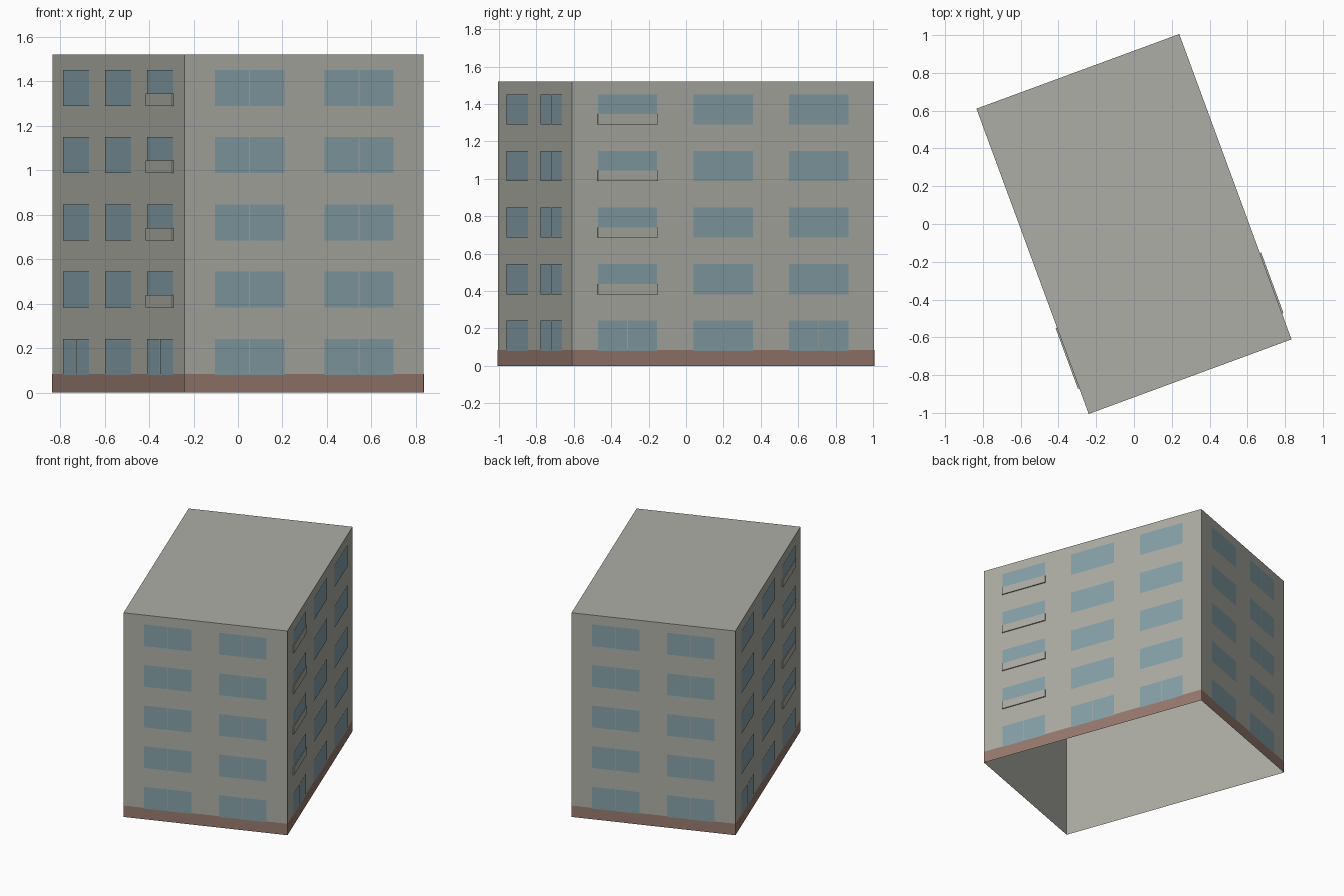
import bpy, bmesh, math
from mathutils import Matrix, Vector

cube = bpy.data.objects.get("Cube")
if cube:
    bpy.data.objects.remove(cube, do_unlink=True)

WIDTH, LENGTH, HEIGHT = 1.144, 1.722, 1.52
TURN = math.radians(20.2)
FLOORS, PITCH, SILL, WINDOW_H = 5, 0.3025, 0.08, 0.162
PLINTH_H, SPLIT = 0.085, 0.004


def material(name, rgb):
    m = bpy.data.materials.new(name)
    m.use_nodes = True
    m.diffuse_color = (*rgb, 1)
    m.node_tree.nodes["Principled BSDF"].inputs["Base Color"].default_value = (*rgb, 1)
    return m


concrete = material("grey concrete", (0.42, 0.42, 0.38))
glass = material("blue glass", (0.238, 0.352, 0.392))
brick = material("brown plinth", (0.309, 0.191, 0.153))


def finish(name, bm, mat):
    bm.transform(Matrix.Rotation(TURN, 4, "Z"))
    mesh = bpy.data.meshes.new(name)
    bm.to_mesh(mesh)
    bm.free()
    mesh.materials.append(mat)
    obj = bpy.data.objects.new(name, mesh)
    bpy.context.collection.objects.link(obj)


def block(bm, size, matrix):
    return bmesh.ops.create_cube(bm, size=1, matrix=matrix @ Matrix.Diagonal((*size, 1)))


def wall_frame(side):
    """Frame on a wall: x runs along it, -y points outward. 0 front, 1 right, 2 back, 3 left."""
    depth = (LENGTH if side % 2 == 0 else WIDTH) / 2
    return Matrix.Rotation(side * math.pi / 2, 4, "Z") @ Matrix.Translation((0, -depth, 0))


def pane(bm, side, x, z, w, h, offset):
    """A flat panel just in front of a wall, with its lower edge at z."""
    frame = wall_frame(side)
    corners = [(x - w / 2, z), (x + w / 2, z), (x + w / 2, z + h), (x - w / 2, z + h)]
    bm.faces.new([bm.verts.new(frame @ Vector((cx, -offset, cz))) for cx, cz in corners])


# Shell: four walls and a flat roof, open underneath
bm = bmesh.new()
block(bm, (WIDTH, LENGTH, HEIGHT), Matrix.Translation((0, 0, HEIGHT / 2)))
bm.normal_update()
bmesh.ops.delete(bm, geom=[f for f in bm.faces if f.normal.z < -0.5], context="FACES")
finish("building_shell", bm, concrete)

# Plinth band around the foot of the walls
bm = bmesh.new()
for side in range(4):
    pane(bm, side, 0, 0, WIDTH if side % 2 == 0 else LENGTH, PLINTH_H, 0.0015)
finish("plinth", bm, brick)

# Windows: split in two on the short walls and on the ground floor
bm = bmesh.new()
for side in range(4):
    short = side % 2 == 0
    centres, w = ((-0.262, 0.262), 0.332) if short else ((-0.545, 0, 0.545), 0.338)
    for floor in range(FLOORS):
        z = SILL + floor * PITCH
        for x in centres:
            if short or floor == 0:
                half = (w - SPLIT) / 2
                for s in (-1, 1):
                    pane(bm, side, x + s * (half + SPLIT) / 2, z, half, WINDOW_H, 0.003)
            else:
                pane(bm, side, x, z, w, WINDOW_H, 0.003)
finish("windows", bm, glass)

# Balcony fronts at the front end of both long walls, above the ground floor
for name, side, x in (("right_balconies", 1, -0.545), ("left_balconies", 3, 0.545)):
    bm = bmesh.new()
    for floor in range(1, FLOORS):
        z = SILL + floor * PITCH + 0.028
        block(bm, (0.342, 0.008, 0.056), wall_frame(side) @ Matrix.Translation((x, -0.004, z)))
    finish(name, bm, concrete)
